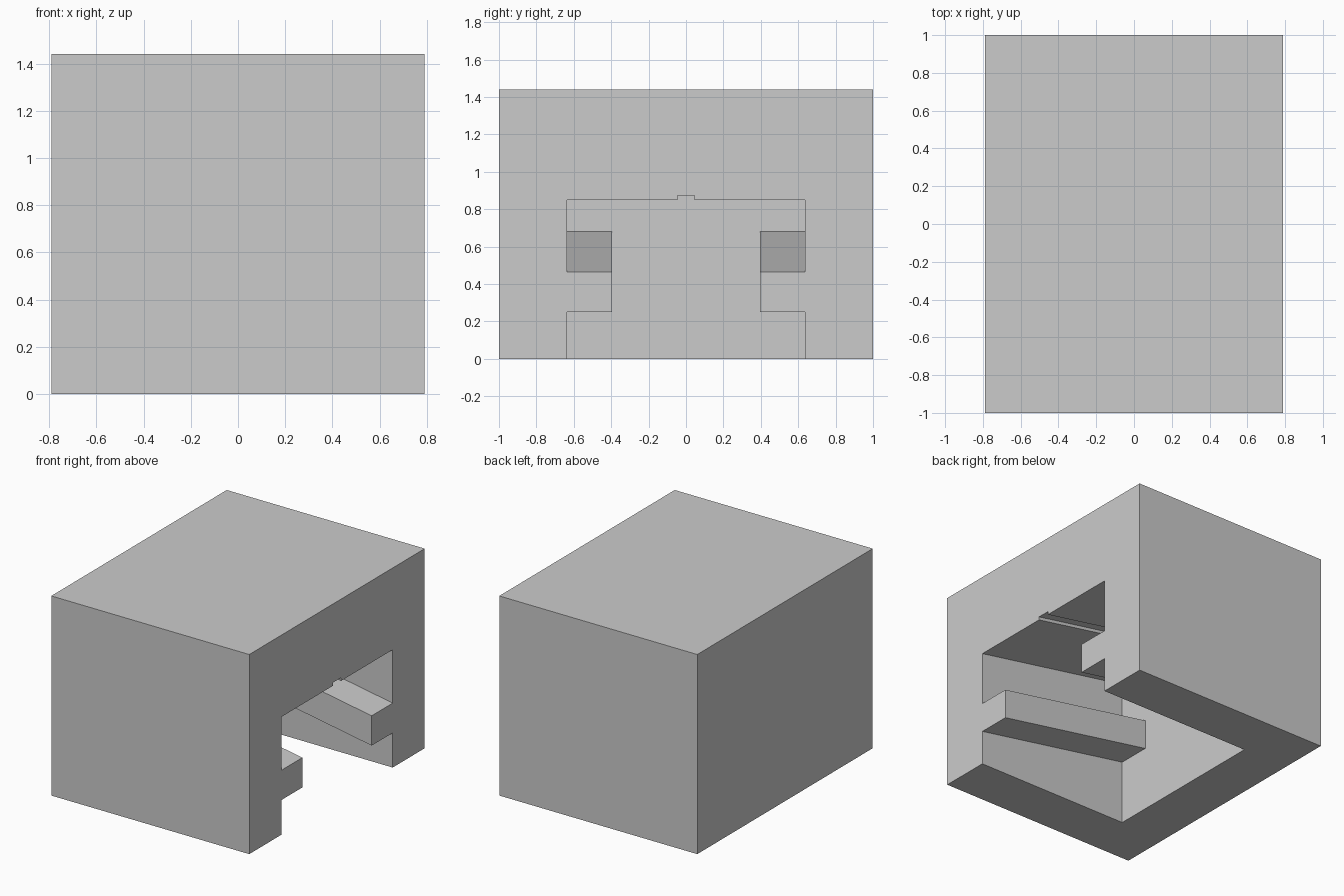
import bpy
import bmesh

if "Cube" in bpy.data.objects:
    bpy.data.objects.remove(bpy.data.objects["Cube"], do_unlink=True)

HALF_X, HALF_Y, HEIGHT = 0.79, 1.0, 1.44
BACK_X = -0.43                              # closed end of the channel
SLOPE = 0.215 / (HALF_X - BACK_X)           # channel climbs towards its closed end


def grey_material():
    mat = bpy.data.materials.new("plain_grey")
    mat.use_nodes = True
    colour = (0.6, 0.6, 0.6, 1)
    mat.diffuse_color = colour
    mat.node_tree.nodes["Principled BSDF"].inputs["Base Color"].default_value = colour
    return mat


def prism(name, profile, x0, x1, slope=0.0):
    """Extrude a (y, z) profile along x, raising points above the base by the slope."""
    bm = bmesh.new()
    ends = [[bm.verts.new((x, y, z + (slope * (HALF_X - x) if z > 0 else 0)))
             for y, z in profile] for x in (x0, x1)]
    for ring in ends:
        bm.faces.new(ring)
    count = len(profile)
    for i in range(count):
        j = (i + 1) % count
        bm.faces.new((ends[0][i], ends[0][j], ends[1][j], ends[1][i]))
    bmesh.ops.recalc_face_normals(bm, faces=bm.faces)
    mesh = bpy.data.meshes.new(name)
    bm.to_mesh(mesh)
    bm.free()
    obj = bpy.data.objects.new(name, mesh)
    bpy.context.collection.objects.link(obj)
    return obj


# Solid outer block
block = prism("housing_block",
              [(-HALF_Y, 0), (HALF_Y, 0), (HALF_Y, HEIGHT), (-HALF_Y, HEIGHT)],
              -HALF_X, HALF_X)
block.data.materials.append(grey_material())

# Channel with two side rails and a shallow ceiling groove, mirrored about y = 0
half = [(0.635, -0.1), (0.635, 0.25), (0.395, 0.25), (0.395, 0.465),
        (0.395, 0.465), (0.635, 0.465), (0.635, 0.85), (0.046, 0.85), (0.046, 0.873)]
half = list(dict.fromkeys(half))
profile = half + [(-y, z) for y, z in reversed(half)]
cutter = prism("channel_cutter", profile, BACK_X, HALF_X + 0.1, SLOPE)
cutter.hide_render = True

# Cut the channel through the right side and the base
cut = block.modifiers.new("channel", 'BOOLEAN')
cut.operation = 'DIFFERENCE'
cut.solver = 'EXACT'
cut.object = cutter
bpy.context.view_layer.objects.active = block
block.select_set(True)
bpy.ops.object.modifier_apply(modifier=cut.name)
bpy.data.objects.remove(cutter, do_unlink=True)
